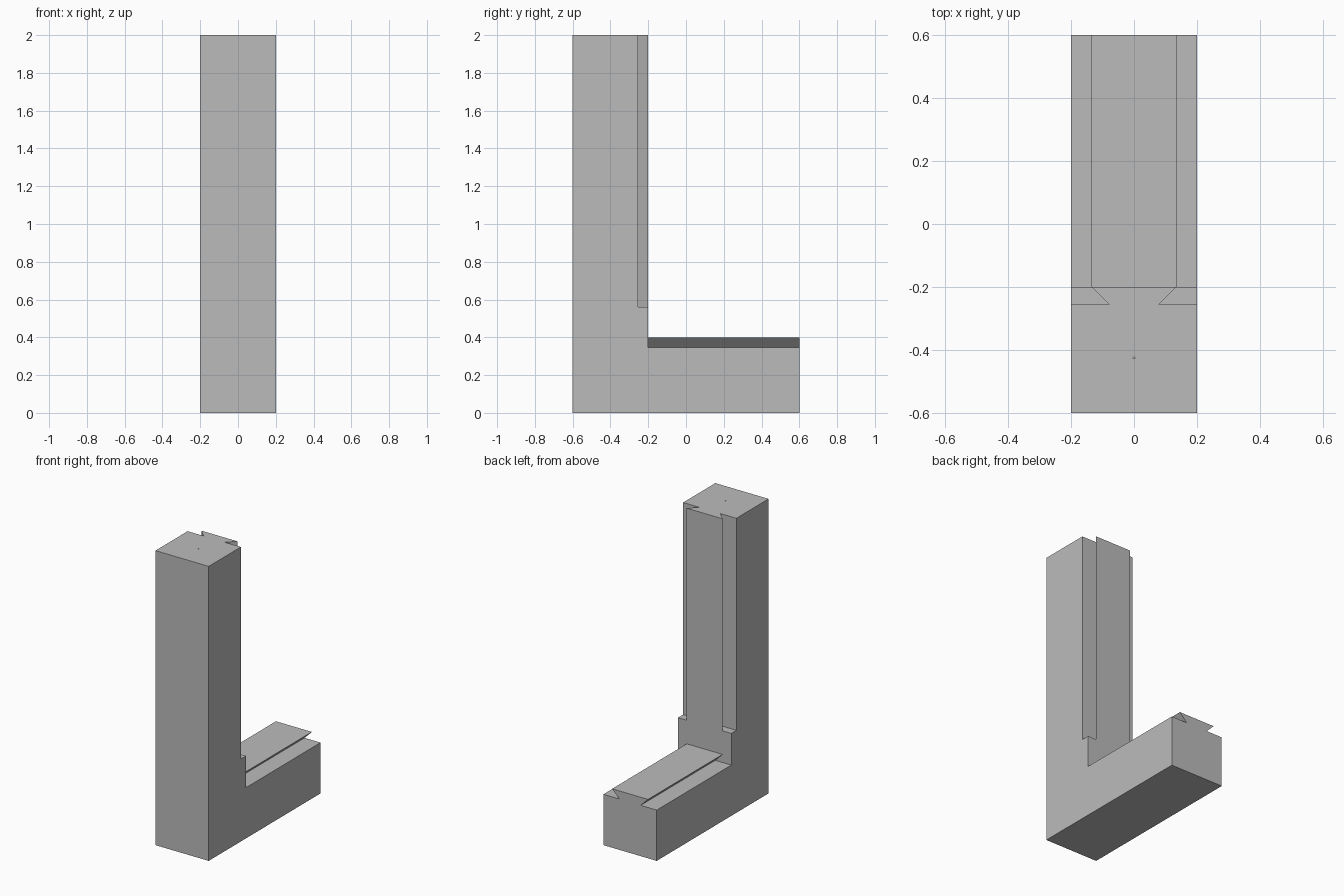
import bpy
import bmesh
from mathutils import Vector

cube = bpy.data.objects.get("Cube")
if cube:
    bpy.data.objects.remove(cube, do_unlink=True)

HALF_W, HALF_L, HEIGHT = 0.2, 0.6, 2.0
COLUMN_BACK, BASE_TOP = -0.2, 0.4      # inner faces of the L
RAIL_START = 0.56                      # column rail begins here
DEPTH, NECK, HEAD = 0.055, 0.08, 0.135  # dovetail section
OVER = 0.02                            # cutter overshoot

grey = bpy.data.materials.new("plain grey")
grey.use_nodes = True
colour = (0.5, 0.5, 0.5, 1.0)
grey.diffuse_color = colour
grey.node_tree.nodes["Principled BSDF"].inputs["Base Color"].default_value = colour


def prism(name, points, direction):
    """Extrude a closed 3D outline along a direction into a solid object."""
    bm = bmesh.new()
    face = bm.faces.new([bm.verts.new(p) for p in points])
    extruded = bmesh.ops.extrude_face_region(bm, geom=[face])["geom"]
    verts = [v for v in extruded if isinstance(v, bmesh.types.BMVert)]
    bmesh.ops.translate(bm, verts=verts, vec=Vector(direction))
    bmesh.ops.recalc_face_normals(bm, faces=bm.faces)
    mesh = bpy.data.meshes.new(name)
    bm.to_mesh(mesh)
    bm.free()
    obj = bpy.data.objects.new(name, mesh)
    bpy.context.collection.objects.link(obj)
    mesh.materials.append(grey)
    return obj


def groove(side):
    """Section beside a dovetail rail as (across, height above the face)."""
    outline = [(NECK, -DEPTH), (HALF_W + OVER, -DEPTH),
               (HALF_W + OVER, OVER), (HEAD + OVER, OVER)]
    return [(side * a, h) for a, h in outline]


# L-shaped body: upright column with a horizontal base
side_outline = [(-HALF_L, 0), (HALF_L, 0), (HALF_L, BASE_TOP),
                (COLUMN_BACK, BASE_TOP), (COLUMN_BACK, HEIGHT), (-HALF_L, HEIGHT)]
body = prism("bracket_body", [(-HALF_W, y, z) for y, z in side_outline],
             (2 * HALF_W, 0, 0))

# Grooves that leave a dovetail rail on the column and on the base
cutters = []
for side, label in ((1, "left"), (-1, "right")):
    cutters.append(prism(label + "_column_groove",
                         [(x, COLUMN_BACK + h, RAIL_START) for x, h in groove(side)],
                         (0, 0, HEIGHT - RAIL_START + OVER)))
    cutters.append(prism(label + "_base_groove",
                         [(x, COLUMN_BACK, BASE_TOP + h) for x, h in groove(side)],
                         (0, HALF_L - COLUMN_BACK + OVER, 0)))

# Tiny centre mark drilled in the column top
bpy.ops.mesh.primitive_cylinder_add(vertices=12, radius=0.003, depth=0.04,
                                    location=(0, -0.425, HEIGHT))
mark = bpy.context.object
mark.name = "centre_mark_cutter"
mark.data.materials.append(grey)
cutters.append(mark)

for cutter in cutters:
    cutter.hide_render = True
    mod = body.modifiers.new(cutter.name, "BOOLEAN")
    mod.operation = "DIFFERENCE"
    mod.solver = "EXACT"
    mod.object = cutter

# Bake the cuts and remove the cutters
bpy.ops.object.select_all(action="DESELECT")
bpy.context.view_layer.objects.active = body
body.select_set(True)
for mod in list(body.modifiers):
    bpy.ops.object.modifier_apply(modifier=mod.name)
for cutter in cutters:
    bpy.data.objects.remove(cutter, do_unlink=True)
